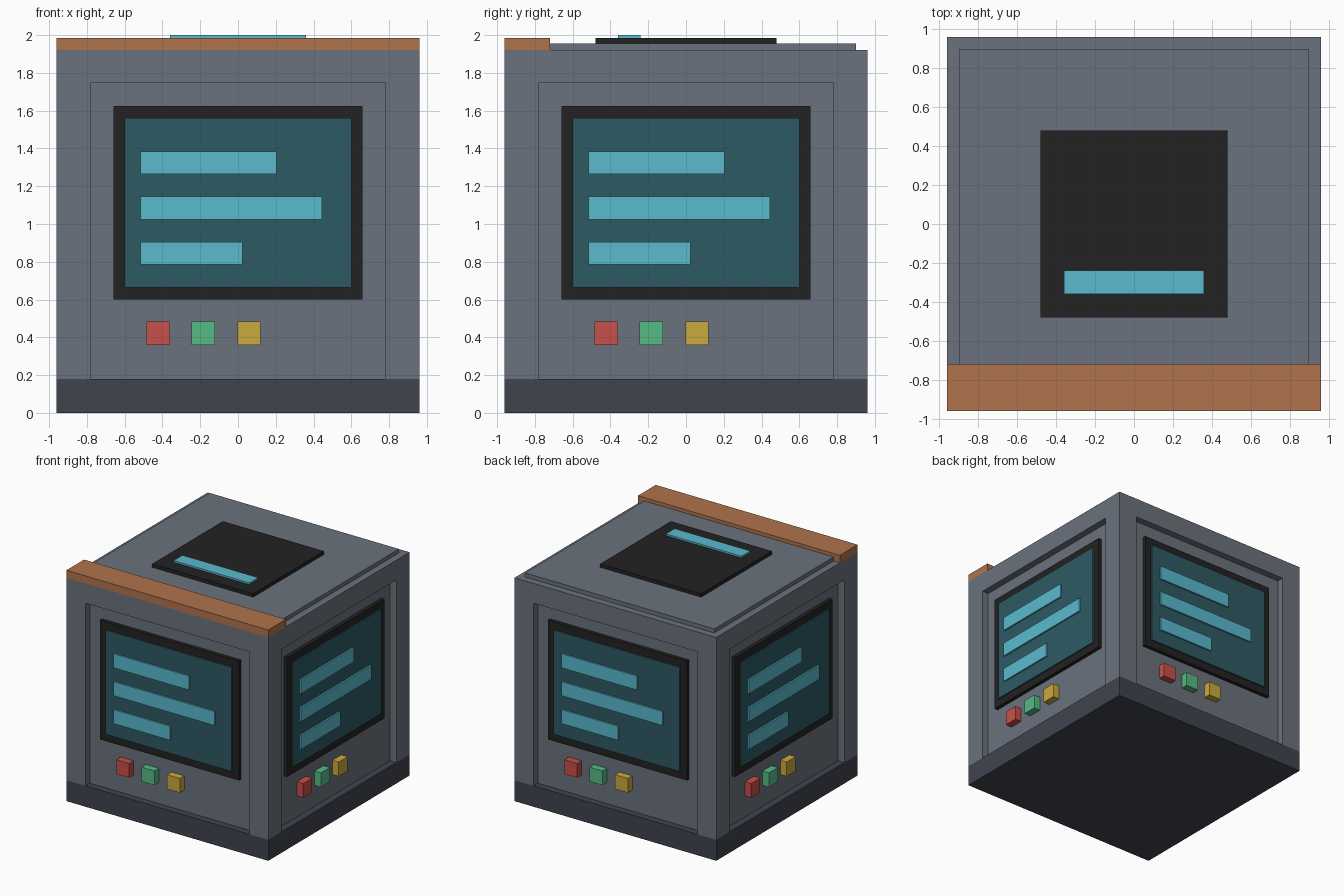
import bpy, bmesh, math
from mathutils import Matrix, Vector

if "Cube" in bpy.data.objects:
    bpy.data.objects.remove(bpy.data.objects["Cube"])


def material(name, hex_code):
    """Flat colour from an sRGB hex value, stored as linear."""
    def lin(v):
        return v / 12.92 if v <= 0.04045 else ((v + 0.055) / 1.055) ** 2.4
    rgb = [lin(int(hex_code[i:i + 2], 16) / 255) for i in (0, 2, 4)]
    m = bpy.data.materials.new(name)
    m.diffuse_color = (*rgb, 1)
    m.use_nodes = True
    m.node_tree.nodes["Principled BSDF"].inputs["Base Color"].default_value = m.diffuse_color
    return m


GREY = material("casing grey", "6B727D")
DARK = material("base slate", "40444F")
BLACK = material("bezel black", "222222")
SCREEN = material("screen teal", "2D5A63")
CYAN = material("glowing cyan", "5ABACE")
RED = material("button red", "C8504A")
GREEN = material("button green", "55BB85")
YELLOW = material("button yellow", "CAAA3E")
COPPER = material("trim copper", "B0734C")

H = 0.96        # half width of the casing
PANEL = 0.90    # distance of the recessed side panels from the centre


def finish(bm, name, mat):
    mesh = bpy.data.meshes.new(name)
    bmesh.ops.recalc_face_normals(bm, faces=bm.faces)
    bm.to_mesh(mesh)
    bm.free()
    mesh.materials.append(mat)
    ob = bpy.data.objects.new(name, mesh)
    bpy.context.collection.objects.link(ob)
    return ob


def box(name, mat, x, y, z, turn=0.0):
    """Box from (min, max) ranges, turned about the vertical axis."""
    bm = bmesh.new()
    bmesh.ops.create_cube(bm, size=1)
    for v in bm.verts:
        v.co = Vector([r[0] if c < 0 else r[1] for c, r in zip(v.co, (x, y, z))])
    bmesh.ops.transform(bm, matrix=Matrix.Rotation(turn, 4, 'Z'), verts=bm.verts)
    return finish(bm, name, mat)


def casing():
    """Cube shell with a recess in each side, open down to the base."""
    bm = bmesh.new()
    r, z0, z1, z2 = 0.78, 0.18, 1.75, 1.92
    arch = [(-H, z0), (-r, z0), (-r, z1), (r, z1), (r, z0), (H, z0), (H, z2), (-H, z2)]
    for k in range(4):
        rot = Matrix.Rotation(k * math.pi / 2, 4, 'Z')

        def face(points):
            bm.faces.new([bm.verts.new(rot @ Vector(p)) for p in points])

        face([(x, -H, z) for x, z in arch])
        opening = arch[1:5]
        face([(x, -PANEL, z) for x, z in opening])
        for (xa, za), (xb, zb) in zip(opening, opening[1:]):
            face([(xa, -H, za), (xb, -H, zb), (xb, -PANEL, zb), (xa, -PANEL, za)])
    # top and bottom close the shell
    bm.faces.new([bm.verts.new((x, y, z2)) for x, y in ((-H, -H), (H, -H), (H, H), (-H, H))])
    outline = []
    for k in range(4):
        rot = Matrix.Rotation(k * math.pi / 2, 4, 'Z')
        for p in ((-H, -H), (-r, -H), (-r, -PANEL), (r, -PANEL), (r, -H)):
            outline.append(bm.verts.new(rot @ Vector((*p, z0))))
    bm.faces.new(outline)
    bmesh.ops.remove_doubles(bm, verts=bm.verts, dist=0.001)
    return finish(bm, "casing", GREY)


# body
casing()
box("base", DARK, (-H, H), (-H, H), (0, 0.18))

# top plates and trim
box("top_plate", GREY, (-0.9, 0.9), (-0.72, 0.9), (1.92, 1.955))
box("top_trim", COPPER, (-H, H), (-H, -0.72), (1.92, 1.985))
box("top_pad", BLACK, (-0.48, 0.48), (-0.48, 0.48), (1.955, 1.985))
box("top_light", CYAN, (-0.36, 0.36), (-0.36, -0.24), (1.985, 2.0))

# the same screen and buttons on every side
for k, side in enumerate(("front", "right", "back", "left")):
    a = k * math.pi / 2
    box(side + "_bezel", BLACK, (-0.66, 0.66), (-0.932, -PANEL), (0.6, 1.625), a)
    box(side + "_screen", SCREEN, (-0.6, 0.6), (-0.944, -0.932), (0.665, 1.56), a)
    for i, (end, z) in enumerate(((0.205, 1.265), (0.445, 1.025), (0.025, 0.785))):
        box(f"{side}_text_bar_{i + 1}", CYAN, (-0.515, end), (-0.958, -0.944), (z, z + 0.12), a)
    for x, mat, colour in ((-0.485, RED, "red"), (-0.245, GREEN, "green"), (-0.003, YELLOW, "yellow")):
        box(f"{side}_{colour}_button", mat, (x, x + 0.122), (-0.96, -PANEL), (0.36, 0.483), a)
